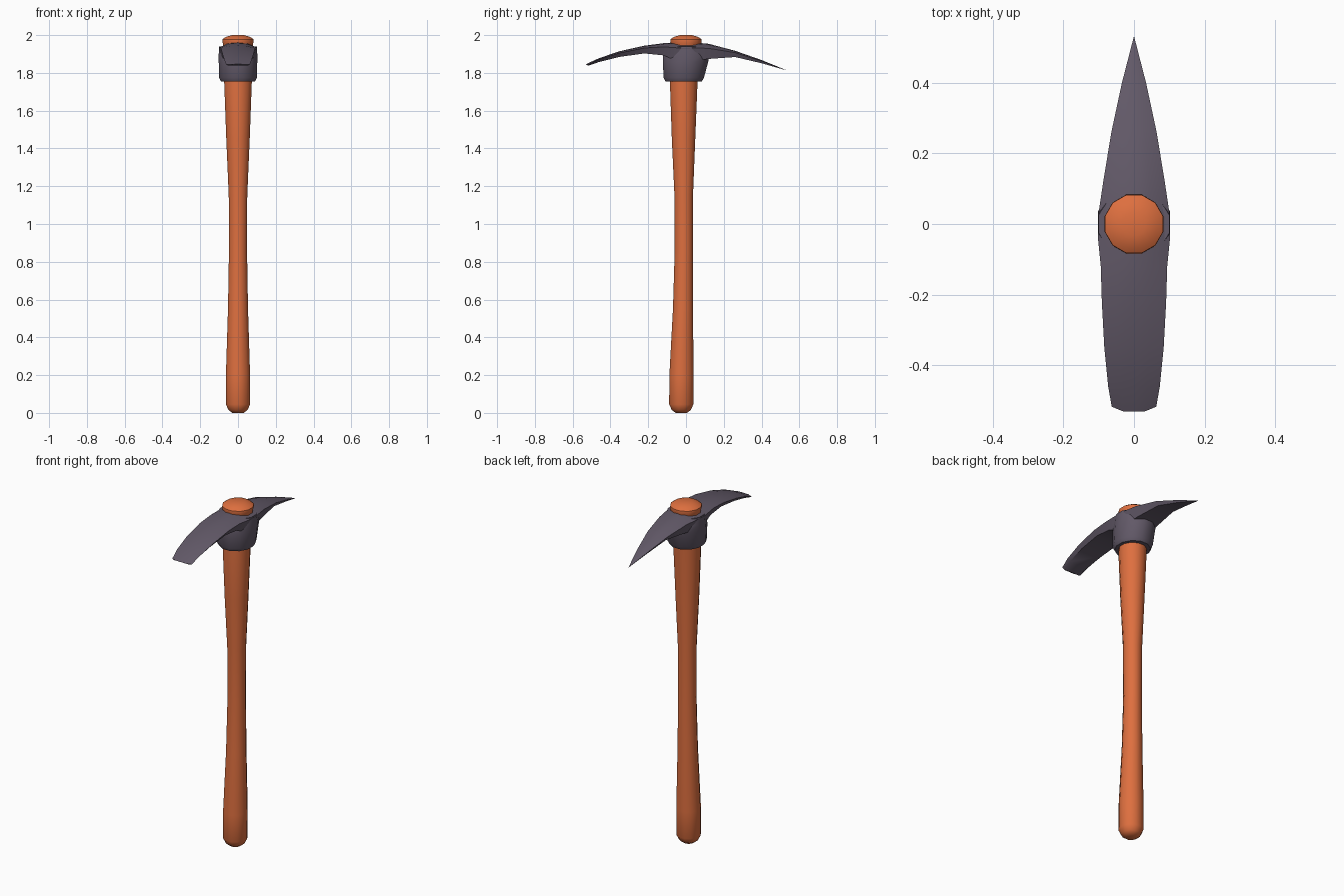
import bpy, bmesh, math

if "Cube" in bpy.data.objects:
    bpy.data.objects.remove(bpy.data.objects["Cube"])


def material(name, rgb):
    m = bpy.data.materials.new(name)
    m.diffuse_color = (*rgb, 1)
    m.use_nodes = True
    m.node_tree.nodes["Principled BSDF"].inputs["Base Color"].default_value = m.diffuse_color
    return m


wood = material("orange wood", (0.73, 0.16, 0.05))
steel = material("dark steel", (0.122, 0.100, 0.138))


def loft(name, rings, mat, angle):
    """Skin a series of equal-length closed rings and cap both ends."""
    bm = bmesh.new()
    loops = [[bm.verts.new(p) for p in ring] for ring in rings]
    n = len(loops[0])
    for a, b in zip(loops, loops[1:]):
        for i in range(n):
            j = (i + 1) % n
            bm.faces.new((a[i], a[j], b[j], b[i]))
    bm.faces.new(loops[0][::-1])
    bm.faces.new(loops[-1])
    bmesh.ops.remove_doubles(bm, verts=bm.verts, dist=0.0001)
    bmesh.ops.recalc_face_normals(bm, faces=bm.faces)
    me = bpy.data.meshes.new(name)
    bm.to_mesh(me)
    bm.free()
    me.materials.append(mat)
    ob = bpy.data.objects.new(name, me)
    bpy.context.collection.objects.link(ob)
    bpy.ops.object.select_all(action='DESELECT')
    ob.select_set(True)
    bpy.context.view_layer.objects.active = ob
    bpy.ops.object.shade_smooth_by_angle(angle=math.radians(angle))
    return ob


def oval(z, rx, y0, y1, n=12):
    """Horizontal n-gon spanning +-rx in x and y0..y1, flats on the axes."""
    k = 1 / math.cos(math.pi / n)
    cy, ry = (y0 + y1) / 2, (y1 - y0) / 2
    angs = [2 * math.pi * (i + 0.5) / n for i in range(n)]
    return [(k * rx * math.cos(a), cy + k * ry * math.sin(a), z) for a in angs]


# Handle: flared at the grip and under the head
handle = [(0, .03, -.025), (.015, .05, -.025), (.045, .064, -.025),
          (.2, .064, -.024), (.55, .053, -.016), (.85, .048, -.012),
          (1.15, .049, -.012), (1.45, .062, -.013), (1.75, .073, -.012),
          (1.9, .073, 0)]
loft("handle", [oval(z, r, c - r, c + r) for z, r, c in handle], wood, 40)

# Handle end showing above the head
cap = [(1.9, .07), (1.955, .08), (1.968, .083), (1.978, .082), (1.99, .065), (2, .032)]
loft("handle_cap", [oval(z, r, -r, r) for z, r in cap], wood, 40)

# Socket around the handle, leaning out towards the pick side
socket = [(1.755, .09, -.108, .084), (1.775, .101, -.119, .095),
          (1.86, .102, -.122, .118), (1.9, .102, -.12, .125), (1.94, .101, -.09, .09)]
loft("head_socket", [oval(*s) for s in socket], steel, 40)


def section(y, w, top, bottom, bow=0.0):
    """Blade slice: crowned top, thin side edges and a narrower underside."""
    t = top - bottom
    return [(-w, y + bow, top - t * .3), (-w * .5, y, top - t * .06),
            (0, y, top), (w * .5, y, top - t * .06),
            (w, y + bow, top - t * .3), (w * .8, y + bow, bottom), (-w * .8, y + bow, bottom)]


# Curved head: broad adze in front tapering back to a pointed pick
blade = [(-.53, .063, 1.846, 1.838, .013), (-.46, .073, 1.878, 1.858),
         (-.35, .084, 1.915, 1.885), (-.22, .091, 1.944, 1.903),
         (-.12, .094, 1.957, 1.893), (-.04, .102, 1.963, 1.86),
         (.02, .102, 1.963, 1.86), (.12, .087, 1.954, 1.874),
         (.26, .064, 1.917, 1.884), (.4, .034, 1.868, 1.851), (.53, .0005, 1.815, 1.814)]
loft("pick_head_blade", [section(*s) for s in blade], steel, 35)
